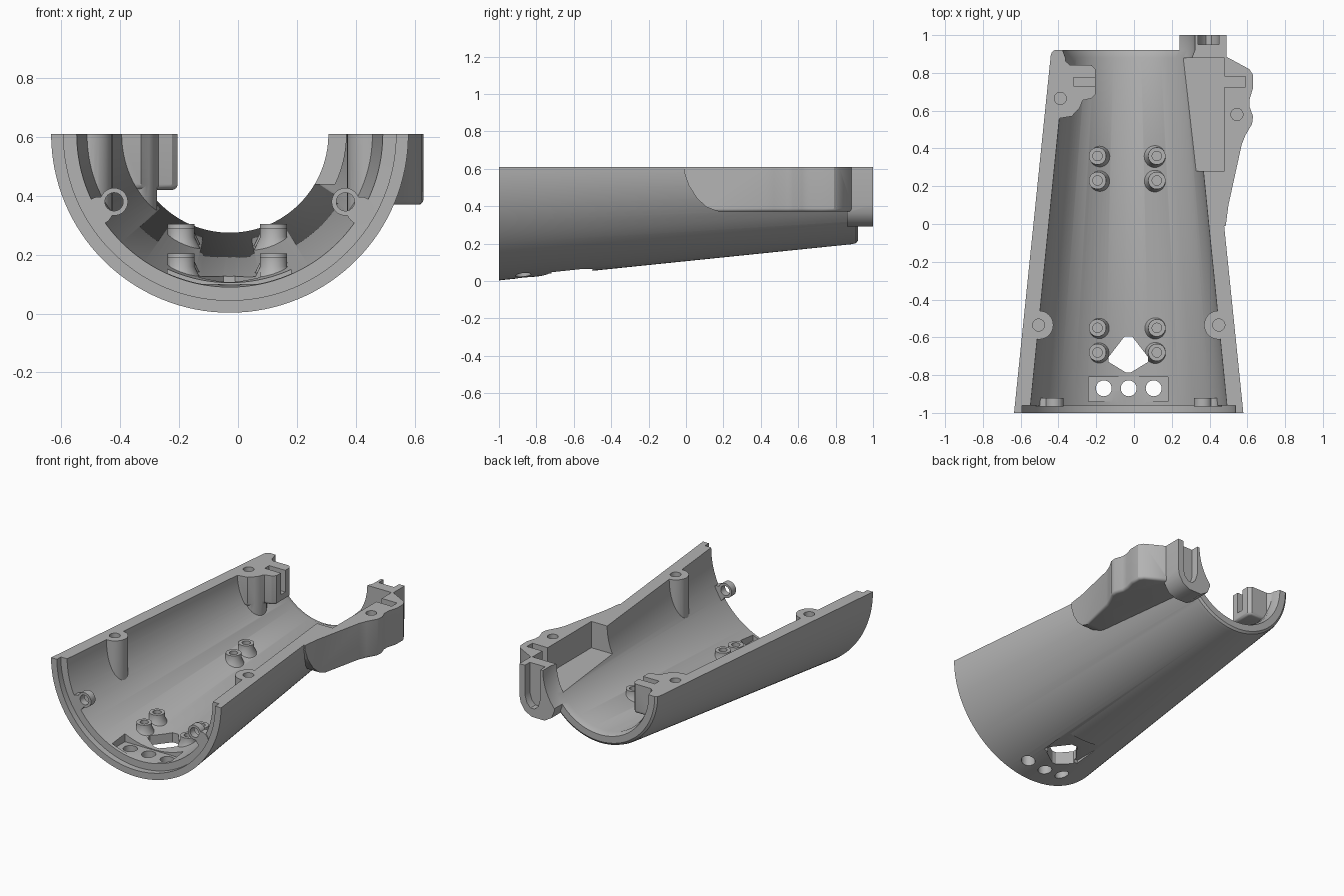
import bpy, bmesh, math
from mathutils import Matrix, Vector

if "Cube" in bpy.data.objects:
    bpy.data.objects.remove(bpy.data.objects["Cube"])

CX, TOP = -0.028, 0.61   # cone axis

grey = bpy.data.materials.new("grey_plastic")
grey.use_nodes = True
grey.diffuse_color = (0.45, 0.45, 0.45, 1)
grey.node_tree.nodes["Principled BSDF"].inputs["Base Color"].default_value = (0.45, 0.45, 0.45, 1)


def finish(bm, name):
    bmesh.ops.recalc_face_normals(bm, faces=bm.faces)
    me = bpy.data.meshes.new(name)
    bm.to_mesh(me)
    bm.free()
    ob = bpy.data.objects.new(name, me)
    me.materials.append(grey)
    bpy.context.collection.objects.link(ob)
    return ob


def lathe(name, profile, n=128):
    """Closed solid turned about the long axis from (y, radius) points."""
    bm = bmesh.new()
    rings = []
    for y, r in profile:
        rings.append([bm.verts.new((CX + r * math.cos(2 * math.pi * i / n), y,
                                    TOP + r * math.sin(2 * math.pi * i / n))) for i in range(n)])
    for a, b in zip(rings, rings[1:]):
        for i in range(n):
            j = (i + 1) % n
            bm.faces.new((a[i], a[j], b[j], b[i]))
    bm.faces.new(rings[0])
    bm.faces.new(rings[-1])
    return finish(bm, name)


def prism(name, pts, lo, hi, axis="z", soften=0):
    """Outline extruded along one axis; soften rounds the edges of the low end."""
    place = {"z": lambda a, b: (a, b, lo), "y": lambda a, b: (a, lo, b), "x": lambda a, b: (lo, a, b)}[axis]
    way = {"z": Vector((0, 0, 1)), "y": Vector((0, 1, 0)), "x": Vector((1, 0, 0))}[axis]
    bm = bmesh.new()
    base = bm.faces.new([bm.verts.new(place(*p)) for p in pts])
    new = bmesh.ops.extrude_face_region(bm, geom=[base], use_keep_orig=True)["geom"]
    bmesh.ops.translate(bm, vec=way * (hi - lo), verts=[v for v in new if isinstance(v, bmesh.types.BMVert)])
    if soften:
        bmesh.ops.recalc_face_normals(bm, faces=bm.faces)
        bmesh.ops.bevel(bm, geom=list(base.edges), offset=soften, segments=4, profile=0.5, affect="EDGES")
    return finish(bm, name)


def box(name, x0, x1, y0, y1, z0, z1):
    return prism(name, [(x0, y0), (x1, y0), (x1, y1), (x0, y1)], z0, z1)


def rod(name, x, y, z0, z1, r, r_top=None, n=32):
    bm = bmesh.new()
    bmesh.ops.create_cone(bm, cap_ends=True, segments=n, radius1=r, radius2=r_top or r, depth=z1 - z0,
                          matrix=Matrix.Translation((x, y, (z0 + z1) / 2)))
    return finish(bm, name)


def rod_y(name, x, z, y0, y1, r, n=32):
    circle = [(x + r * math.cos(2 * math.pi * i / n), z + r * math.sin(2 * math.pi * i / n)) for i in range(n)]
    return prism(name, circle, y0, y1, "y")


def combine(target, tool, op):
    mod = target.modifiers.new(op.lower(), "BOOLEAN")
    mod.operation, mod.object, mod.solver = op, tool, "EXACT"
    bpy.context.view_layer.objects.active = target
    bpy.ops.object.modifier_apply(modifier=mod.name)
    bpy.data.objects.remove(tool)


# Outer cone
body = lathe("lower_housing", [(-1, 0.607), (0.89, 0.413), (0.91, 0.407), (0.92, 0.393)])

# Side bulge: plan outline trimmed by a side outline
bulge = prism("side_bulge", [(0.3, -0.04), (0.483, -0.03), (0.5, 0.1), (0.57, 0.42), (0.59, 0.47), (0.625, 0.53),
                             (0.63, 0.57), (0.612, 0.62), (0.612, 0.66), (0.63, 0.72), (0.63, 0.79),
                             (0.61, 0.82), (0.49, 0.885), (0.3, 0.885)], 0.37, 0.8, soften=0.018)
side = prism("bulge_side", [(-0.02, 0.9), (-0.01, 0.58), (0.015, 0.51), (0.06, 0.44), (0.11, 0.395),
                            (0.16, 0.375), (0.21, 0.365), (1, 0.365), (1, 0.9)], 0, 1, "x")
combine(bulge, side, "INTERSECT")
combine(body, bulge, "UNION")

# Cable outlet at the rear
outlet = prism("rear_outlet", [(0.24, 0.8), (0.24, 0.37), (0.26, 0.32), (0.31, 0.29), (0.4, 0.29), (0.45, 0.315),
                               (0.48, 0.36), (0.49, 0.41), (0.49, 0.8)], 0.86, 1.0, "y")
combine(body, outlet, "UNION")

# Cavity, from which the inner fittings are left standing
cavity = lathe("cavity", [(-1.05, 0.565), (-0.96, 0.565), (-0.9599, 0.52), (0.88, 0.335), (0.92, 0.35), (1.1, 0.35)])
fittings = []
for s in (-1, 1):
    fittings.append(rod("screw_boss", CX + s * 0.475, -0.535, 0, 0.9, 0.076))
    for k in (1, 1.13):
        fittings.append(rod_y("front_eyelet", CX + s * 0.393 * k, TOP - 0.23 * k, -0.965, -0.92, 0.047))
fittings.append(rod("rear_boss", -0.36, 0.66, 0, 0.9, 0.085))
fittings.append(prism("rear_block", [(-0.45, 0.93), (-0.385, 0.93), (-0.36, 0.86), (-0.34, 0.842), (-0.225, 0.842),
                                     (-0.205, 0.82), (-0.205, 0.685), (-0.225, 0.665), (-0.27, 0.655),
                                     (-0.3, 0.6), (-0.33, 0.57), (-0.45, 0.55)], 0.42, 0.9, soften=0.02))
posts = []
for y, top in ((-0.55, 0.205), (-0.68, 0.19), (0.36, 0.305), (0.23, 0.29)):
    for s in (-1, 1):
        posts.append((CX - 0.008 + s * 0.157, y, top))
for x, y, top in posts:
    fittings.append(rod("post_foot", x, y, top - 0.09, top - 0.03, 0.075, 0.046))
    fittings.append(rod("post", x, y, top - 0.2, top, 0.046))
for f in fittings:
    combine(cavity, f, "DIFFERENCE")
combine(body, cavity, "DIFFERENCE")

# Cuts
cuts = [box("open_top", -2, 2, -2, 2, TOP, 2),
        box("side_pocket", 0.2, 0.48, 0.28, 0.88, 0.44, 0.9),
        box("pocket_slot", 0.47, 0.59, 0.725, 0.78, 0.44, 0.9),
        box("block_slot", -0.32, -0.19, 0.73, 0.775, 0.47, 0.9),
        box("hole_plate_recess", -0.24, 0.18, -0.94, -0.81, 0.1, 0.3),
        box("underside_recess", CX - 0.13, CX + 0.13, -0.72, -0.5, -0.1, 0.065),
        prism("outlet_groove", [(0.34, 0.9), (0.34, 0.42), (0.355, 0.37), (0.38, 0.345), (0.41, 0.345),
                                (0.435, 0.37), (0.45, 0.42), (0.45, 0.9)], 0.95, 1.1, "y"),
        prism("floor_window", [(-0.05, -0.595), (-0.01, -0.595), (0.075, -0.705), (0.075, -0.73), (-0.015, -0.785),
                               (-0.045, -0.785), (-0.135, -0.73), (-0.135, -0.705)], -0.2, 0.4)]
for x in (-0.16, CX, 0.104):
    cuts.append(rod("floor_hole", x, -0.87, -0.2, 0.3, 0.042))
for x, y in ((-0.39, 0.665), (0.545, 0.58), (-0.505, -0.535), (0.449, -0.535)):
    cuts.append(rod("screw_hole", x, y, 0.45, 0.9, 0.032))
for x, y, top in posts:
    cuts.append(rod("post_hole", x, y, top - 0.07, 0.5, 0.025))
for s in (-1, 1):
    cuts.append(rod_y("eyelet_hole", CX + s * 0.393, TOP - 0.23, -1.1, -0.9, 0.031))
for c in cuts:
    combine(body, c, "DIFFERENCE")

# Smooth shading with sharp edges kept
bpy.ops.object.select_all(action="DESELECT")
body.select_set(True)
bpy.context.view_layer.objects.active = body
bpy.ops.object.shade_smooth_by_angle(angle=math.radians(30))
